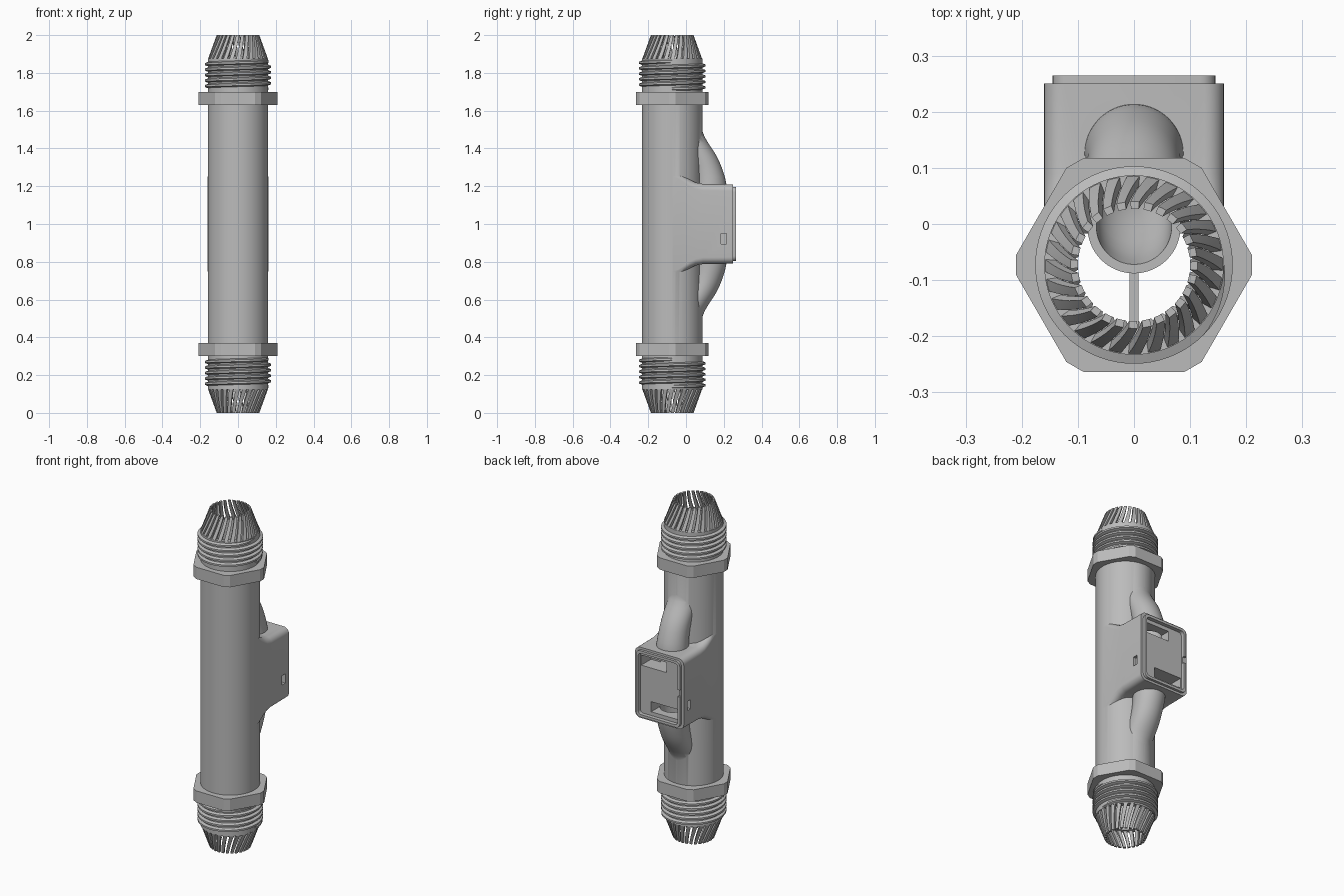
import bpy, bmesh, math
from mathutils import Vector

AX = -0.073          # y of the main tube axis
TAU = math.tau

if "Cube" in bpy.data.objects:
    bpy.data.objects.remove(bpy.data.objects["Cube"])

grey = bpy.data.materials.new("light_grey_plastic")
grey.use_nodes = True
grey.diffuse_color = (0.5, 0.5, 0.5, 1)
grey.node_tree.nodes["Principled BSDF"].inputs["Base Color"].default_value = (0.5, 0.5, 0.5, 1)


def build(name, lofts, wrap=False):
    """Skin one or more stacks of equal-sized rings into one object."""
    bm = bmesh.new()
    for rings in lofts:
        vs = [[bm.verts.new(p) for p in ring] for ring in rings]
        n, m = len(vs[0]), len(vs)
        for i in range(m if wrap else m - 1):
            a, b = vs[i], vs[(i + 1) % m]
            for j in range(n):
                k = (j + 1) % n
                bm.faces.new((a[j], a[k], b[k], b[j]))
        if not wrap:
            bm.faces.new(vs[0][::-1])
            bm.faces.new(vs[-1])
    bmesh.ops.recalc_face_normals(bm, faces=bm.faces)
    mesh = bpy.data.meshes.new(name)
    bm.to_mesh(mesh)
    bm.free()
    mesh.materials.append(grey)
    ob = bpy.data.objects.new(name, mesh)
    bpy.context.collection.objects.link(ob)
    return ob


def circle(z, y, r, n=64):
    return [Vector((r * math.cos(TAU * i / n), y + r * math.sin(TAU * i / n), z)) for i in range(n)]


def rounded_rect(y, hx, hz, r, n=6):
    """Rounded rectangle facing along y, centred at mid height."""
    pts = []
    for q, (sx, sz) in enumerate(((1, 1), (-1, 1), (-1, -1), (1, -1))):
        for i in range(n + 1):
            a = (q + i / n) * TAU / 4
            pts.append(Vector((sx * (hx - r) + r * math.cos(a), y,
                               1 + sz * (hz - r) + r * math.sin(a))))
    return pts


def block(name, x, y, z):
    ring = lambda h: [Vector((a, b, h)) for a, b in
                      ((x[0], y[0]), (x[1], y[0]), (x[1], y[1]), (x[0], y[1]))]
    return build(name, [[ring(z[0]), ring(z[1])]])


def combine(target, other, operation):
    """Apply a boolean and remove the helper object."""
    mod = target.modifiers.new("cut", 'BOOLEAN')
    mod.operation, mod.solver, mod.object = operation, 'EXACT', other
    bpy.context.view_layer.objects.active = target
    bpy.ops.object.modifier_apply(modifier=mod.name)
    bpy.data.objects.remove(other)


def smooth(ob, angle=32):
    bpy.ops.object.select_all(action='DESELECT')
    ob.select_set(True)
    bpy.context.view_layer.objects.active = ob
    bpy.ops.object.shade_smooth_by_angle(angle=math.radians(angle))


def turn(p, lower):
    """Half turn that carries an upper end part to the lower end."""
    return Vector((p.x, 2 * AX - p.y, 2 - p.z)) if lower else p


def polar(r, a, z):
    return Vector((r * math.cos(a), AX + r * math.sin(a), z))


# Main tube with the sensor housing flaring out of its back
body = build("tube_and_sensor_housing", [[circle(0.125, AX, 0.16, 96), circle(1.875, AX, 0.16, 96)]])
flare = [(-0.07, 0.285), (-0.04, 0.275), (-0.01, 0.255), (0.02, 0.235),
         (0.05, 0.22), (0.09, 0.212), (0.25, 0.21)]
combine(body, build("housing", [[rounded_rect(y, 0.1605, h, 0.035) for y, h in flare]]), 'UNION')
combine(body, build("back_rim", [[rounded_rect(y, 0.145, 0.197, 0.028) for y in (0.2, 0.265)]]), 'UNION')
combine(body, build("bore", [[circle(0, AX, 0.13, 96), circle(2, AX, 0.13, 96)]]), 'DIFFERENCE')

# Inner bypass pipe and the humps that lead it into the housing
combine(body, build("inner_pipe", [[circle(0.51, -0.005, 0.082), circle(1.49, -0.005, 0.082)]]), 'UNION')
path = [(1.52, -0.005), (1.49, 0.004), (1.46, 0.016), (1.43, 0.034), (1.4, 0.054), (1.37, 0.073),
        (1.34, 0.089), (1.31, 0.102), (1.28, 0.112), (1.25, 0.12), (1.22, 0.125), (1.1, 0.13)]
flip = lambda z, lower: 2 - z if lower else z
for lower in (False, True):
    hump = [circle(flip(z, lower), y, 0.083 + 0.012 * max(0, (1.29 - z) / 0.19)) for z, y in path]
    combine(body, build("hump", [hump]), 'UNION')
for lower in (False, True):
    channel = [circle(flip(z, lower), y, 0.067) for z, y in [(1.57, -0.005)] + path]
    combine(body, build("channel", [channel]), 'DIFFERENCE')

# Back recess, its two ports, the rim notch and the side clip holes
combine(body, build("recess", [[rounded_rect(y, 0.13, 0.182, 0.02) for y in (0.242, 0.3)]]), 'DIFFERENCE')
cuts = [((-0.04, 0.125), (0.15, 0.3), (1.1, 1.16)),
        ((-0.125, 0.06), (0.15, 0.3), (0.84, 0.9)),
        ((-0.16, -0.12), (0.252, 0.3), (0.99, 1.03)),
        ((0.14, 0.2), (0.185, 0.215), (0.895, 0.95)),
        ((-0.2, -0.14), (0.185, 0.215), (0.895, 0.95))]
for c in cuts:
    combine(body, block("cutter", *c), 'DIFFERENCE')
smooth(body)

# Thin fin holding the inner pipe to the front wall
block("support_fin", (-0.008, 0.008), (-0.21, -0.08), (0.53, 1.47))

COUNT, STEPS, TURNS = 28, 72, 5
for lower in (False, True):
    end = "lower" if lower else "upper"

    # Hexagonal collar with clipped corners
    hexa = []
    for i in range(6):
        for s in (-1, 1):
            hexa.append((math.hypot(0.21, 0.018), i * TAU / 6 + s * math.atan2(0.018, 0.21)))
    layers = [(1, 1.63), (1, 1.70), (0.72, 1.70), (0.72, 1.63)]
    build(end + "_hex_collar",
          [[[turn(polar(r * k, a, z), lower) for r, a in hexa] for k, z in layers]], wrap=True)

    # Helical screw thread
    rings = []
    for i in range(STEPS * TURNS + 1):
        t = i / STEPS
        z = 1.716 + 0.029 * t
        fade = min(1, t * 8, (TURNS - t) * 8)
        tip = 0.161 + 0.015 * fade
        section = [(0.155, -0.013), (tip, -0.005), (tip, 0.005), (0.155, 0.013)]
        rings.append([turn(polar(r, t * TAU, z + dz), lower) for r, dz in section])
    smooth(build(end + "_screw_thread", [rings]))

    # Strainer cone of twisted fingers
    fingers = []
    for f in range(COUNT):
        stack = []
        for k in range(6):
            u = k / 5
            z = 1.87 + 0.13 * u
            outer, inner = 0.16 - 0.047 * u, 0.142 - 0.042 * u
            mid = f * TAU / COUNT + 0.21 * u
            half = 0.31 * TAU / COUNT
            ring = [polar(outer, mid + s * half, z) for s in (-1, 0, 1)]
            ring += [polar(inner, mid + s * half, z) for s in (1, 0, -1)]
            stack.append([turn(p, lower) for p in ring])
        fingers.append(stack)
    smooth(build(end + "_strainer_fingers", fingers))
